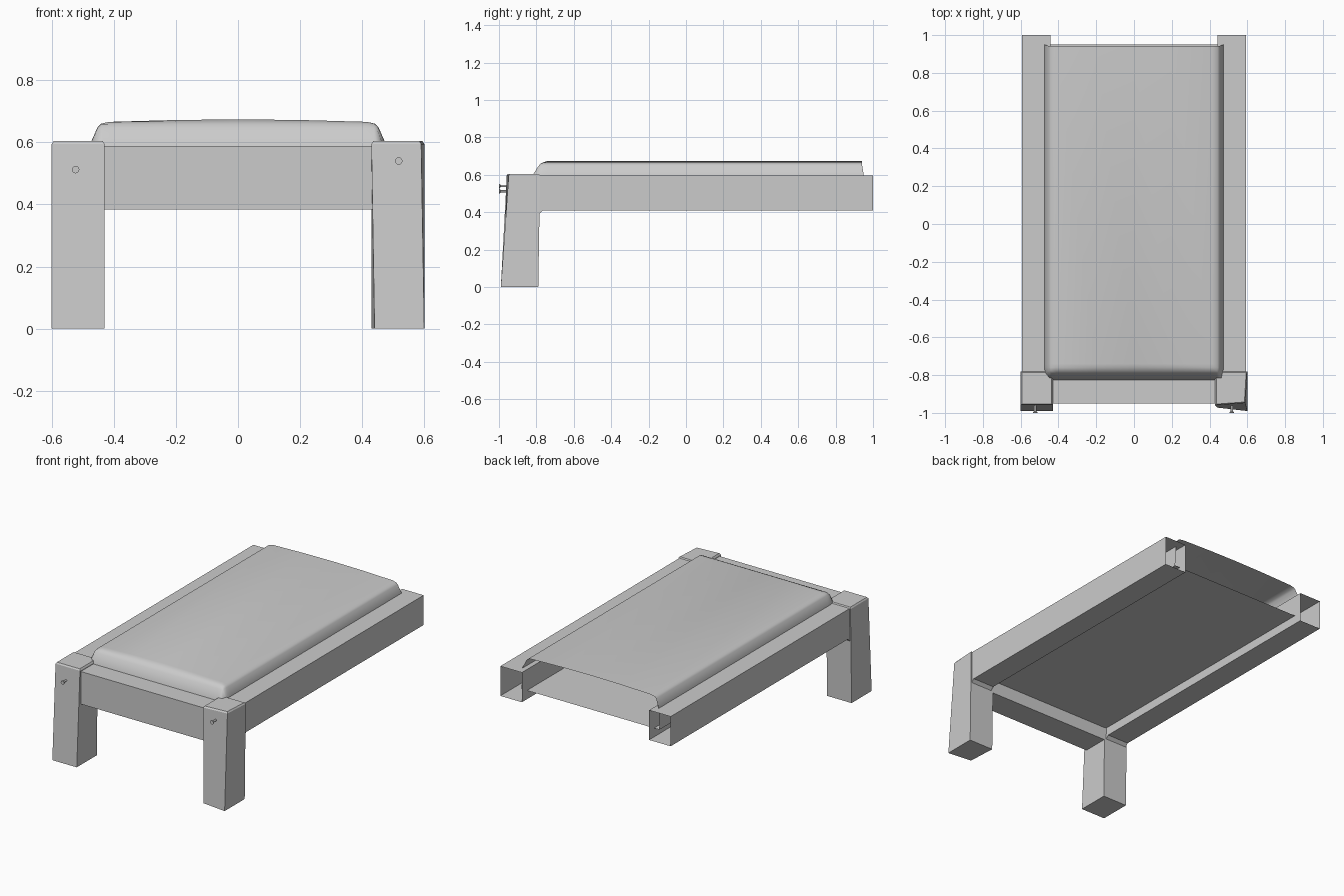
import bpy, bmesh
from math import cos, sin, tau

if "Cube" in bpy.data.objects:
    bpy.data.objects.remove(bpy.data.objects["Cube"])


def finish(name, bm, smooth=None):
    bmesh.ops.recalc_face_normals(bm, faces=bm.faces)
    me = bpy.data.meshes.new(name)
    bm.to_mesh(me)
    bm.free()
    ob = bpy.data.objects.new(name, me)
    bpy.context.collection.objects.link(ob)
    if smooth:
        bpy.ops.object.select_all(action='DESELECT')
        ob.select_set(True)
        bpy.context.view_layer.objects.active = ob
        bpy.ops.object.shade_smooth_by_angle(angle=smooth)
    return ob


def loft(name, sections, cap_start=False, cap_end=False, smooth=None):
    """Skin a series of closed rings that share the same point count."""
    bm = bmesh.new()
    rings = [[bm.verts.new(p) for p in s] for s in sections]
    n = len(rings[0])
    for a, b in zip(rings, rings[1:]):
        for i in range(n):
            j = (i + 1) % n
            bm.faces.new((a[i], a[j], b[j], b[i]))
    if cap_start:
        bm.faces.new(rings[0])
    if cap_end:
        bm.faces.new(rings[-1])
    return finish(name, bm, smooth)


def leg(name, bottom, top):
    """Tapered post: four floor corners, four top corners, small top chamfer."""
    shoulder = [(x, y, 0.595) for x, y in top]
    cx = sum(p[0] for p in top) / 4
    cy = sum(p[1] for p in top) / 4
    lid = [(cx + (x - cx) * 0.93, cy + (y - cy) * 0.93, 0.604) for x, y in top]
    loft(name, [[(x, y, 0) for x, y in bottom], shoulder, lid], True, True)


# Front legs, the right one slightly crooked
leg("front_leg_left",
    [(-0.60, -0.99), (-0.43, -0.99), (-0.43, -0.79), (-0.60, -0.79)],
    [(-0.60, -0.958), (-0.43, -0.958), (-0.43, -0.78), (-0.60, -0.78)])
leg("front_leg_right",
    [(0.44, -0.972), (0.60, -0.99), (0.60, -0.79), (0.43, -0.79)],
    [(0.43, -0.96), (0.59, -0.948), (0.60, -0.78), (0.43, -0.78)])

# Side rails: hollow, open at the back, with a small bracket against the leg
for side, label in ((-1, "left"), (1, "right")):
    loft("side_rail_" + label, [
        [(side * 0.443, y, z), (side * 0.593, y, z),
         (side * 0.593, y, 0.597), (side * 0.443, y, 0.597)]
        for y, z in ((-0.80, 0.38), (-0.79, 0.385), (-0.765, 0.41), (1.0, 0.41))])

# Front rail between the legs
loft("front_rail", [
    [(x, -0.95, 0.383), (x, -0.785, 0.383), (x, -0.785, 0.588), (x, -0.95, 0.588)]
    for x in (-0.445, 0.445)])

# Mattress: crowned shell, rolled over at the front, open at the back
half = [(0.48, 0.465), (0.474, 0.60), (0.452, 0.65), (0.442, 0.66),
        (0.415, 0.666), (0.20, 0.672)]
profile = half + [(0, 0.674)] + [(-x, z) for x, z in reversed(half)]
stations = [(-0.825, 0.59, 0.985), (-0.79, 0.645, 0.99), (-0.778, 0.659, 0.995),
            (-0.76, 0.668, 1.0), (-0.74, 0.70, 1.0), (0.95, 0.70, 1.0)]
loft("mattress", [
    [(x * w, y - (0.008 if y > 0.9 and z > 0.61 else 0), min(z, h)) for x, z in profile]
    for y, h, w in stations], cap_start=True, smooth=0.9)

# Bolts on the leg fronts
bolt_profile = [(-1.0, 0.012), (-0.995, 0.012), (-0.992, 0.006), (-0.96, 0.006)]
for bx, bz, label in ((-0.523, 0.512, "left"), (0.518, 0.54, "right")):
    loft("leg_bolt_" + label, [
        [(bx + r * cos(tau * i / 12), y, bz + r * sin(tau * i / 12)) for i in range(12)]
        for y, r in bolt_profile], True, True, smooth=0.6)
